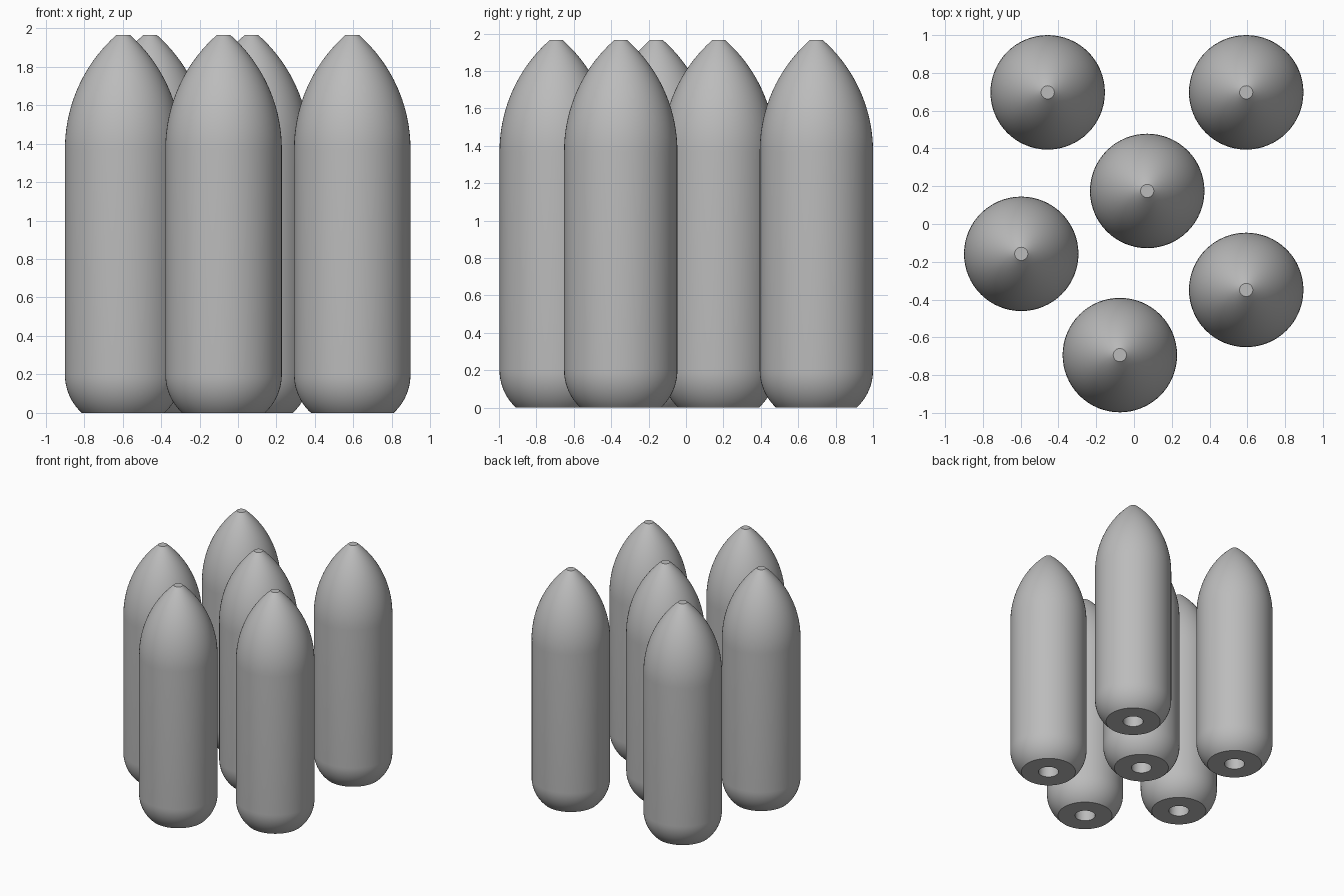
import bpy, bmesh, math

if "Cube" in bpy.data.objects:
    bpy.data.objects.remove(bpy.data.objects["Cube"])

R = 0.303        # body radius
H = 1.965        # height
TIP = 0.035      # flat tip radius
BASE = 0.215     # flat base radius
BORE, DEPTH = 0.08, 0.3   # recess under the base
SHOULDER = 1.37  # start of the pointed nose
SIDES = 64

grey = bpy.data.materials.new("plain grey")
grey.diffuse_color = (0.5, 0.5, 0.5, 1)
grey.use_nodes = True
grey.node_tree.nodes["Principled BSDF"].inputs["Base Color"].default_value = grey.diffuse_color


def shell_profile():
    """Half outline (radius, z) from the recess, round the outside, to the tip."""
    pts = [(0, DEPTH), (BORE, DEPTH), (BORE, 0)]
    # rounded base edge
    r = 0.27
    cx = R - r
    cz = math.sqrt(r * r - (BASE - cx) ** 2)
    a0 = math.asin(cz / r)
    for i in range(11):
        a = a0 * (1 - i / 10)
        pts.append((cx + r * math.cos(a), cz - r * math.sin(a)))
    # pointed nose, tangent to the body
    length, drop = H - SHOULDER, R - TIP
    r = (length ** 2 + drop ** 2) / (2 * drop)
    a1 = math.asin(length / r)
    for i in range(19):
        a = a1 * i / 18
        pts.append((R - r + r * math.cos(a), SHOULDER + r * math.sin(a)))
    pts.append((0, H))
    return pts


def make_shell_mesh():
    bm = bmesh.new()
    verts = [bm.verts.new((x, 0, z)) for x, z in shell_profile()]
    edges = [bm.edges.new(pair) for pair in zip(verts, verts[1:])]
    bmesh.ops.spin(bm, geom=verts + edges, cent=(0, 0, 0), axis=(0, 0, 1),
                   angle=2 * math.pi, steps=SIDES)
    bmesh.ops.remove_doubles(bm, verts=bm.verts, dist=1e-4)
    bmesh.ops.recalc_face_normals(bm, faces=bm.faces)
    # smooth shading with sharp rims
    for f in bm.faces:
        f.smooth = True
    for e in bm.edges:
        e.smooth = e.calc_face_angle(0) < math.radians(30)
    mesh = bpy.data.meshes.new("shell")
    bm.to_mesh(mesh)
    bm.free()
    mesh.materials.append(grey)
    return mesh


# six identical shells standing in a loose group
shell = make_shell_mesh()
places = [(-0.457, 0.697), (0.594, 0.697), (0.07, 0.175),
          (-0.597, -0.158), (0.594, -0.349), (-0.075, -0.694)]
for i, (x, y) in enumerate(places, 1):
    ob = bpy.data.objects.new(f"shell_{i}", shell)
    ob.location = (x, y, 0)
    bpy.context.collection.objects.link(ob)
